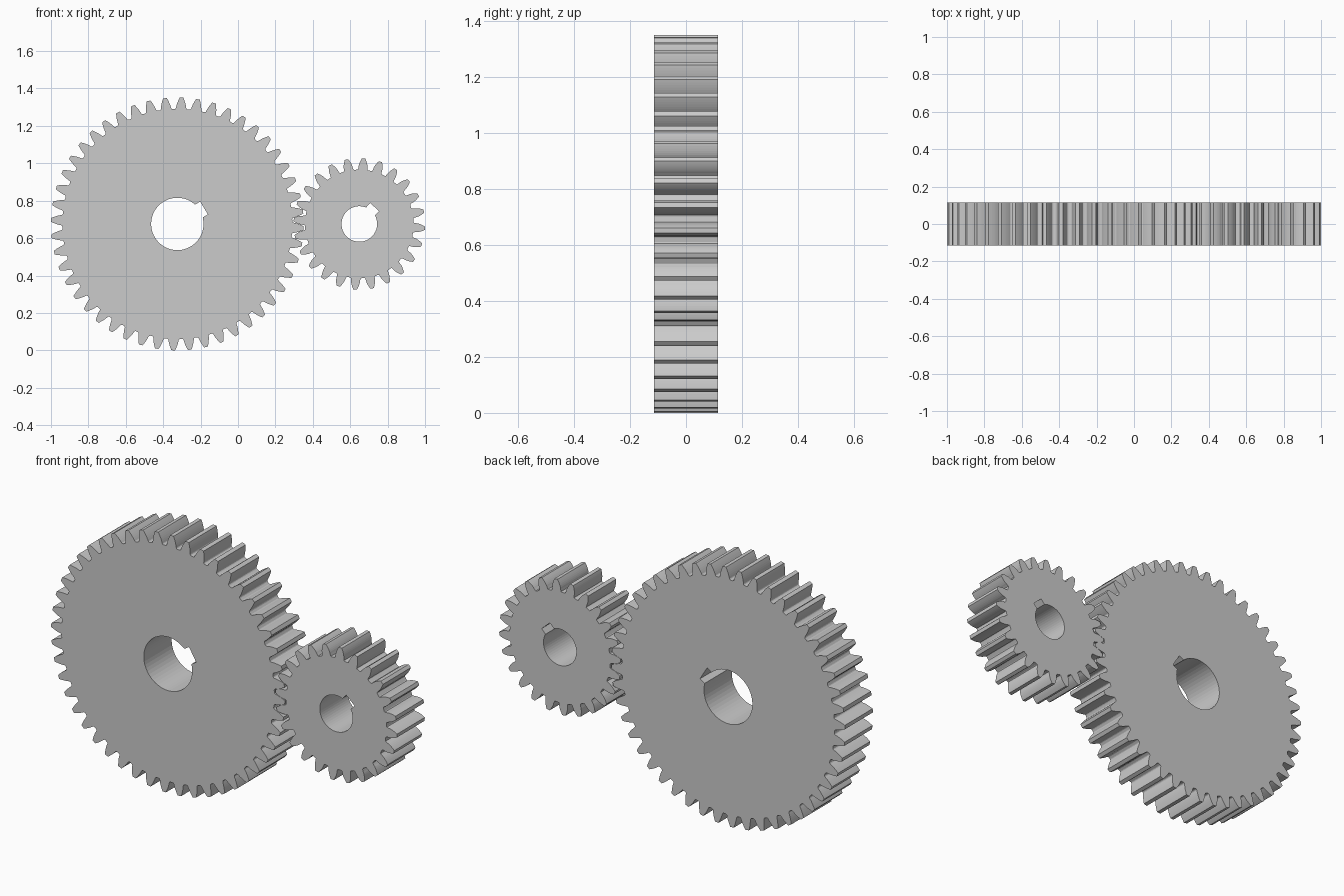
import bpy, bmesh
from math import pi, sin, cos, tan, acos, asin, sqrt, radians

if "Cube" in bpy.data.objects:
    bpy.data.objects.remove(bpy.data.objects["Cube"])

M = 1 / 37            # gear module: both gears side by side span 2 units
HALF = 0.115          # half the face width
PRESSURE = radians(20)


def polar(r, a):
    return (r * cos(a), r * sin(a))


def inv(a):
    return tan(a) - a


def tooth_outline(teeth, phase):
    """Closed involute spur gear outline."""
    rp, ro, rr = M * teeth / 2, M * (teeth / 2 + 1), M * (teeth / 2 - 1.25)
    rb = rp * cos(PRESSURE)

    def half_angle(r):
        a = acos(min(1, rb / r))
        return pi / (2 * teeth) * 0.98 + inv(PRESSURE) - inv(a)

    start = max(rb, rr + 0.2 * M)
    radii = [start + (ro - start) * i / 6 for i in range(7)]
    # small root fillet, then the involute flank up to the tip
    flank = [(rr, half_angle(start) + 0.25 * M / rr),
             (rr + 0.06 * M, half_angle(start) + 0.1 * M / rr)]
    flank += [(r, half_angle(r)) for r in radii]
    pts = []
    for k in range(teeth):
        c = phase + 2 * pi * k / teeth
        pts += [polar(r, c - a) for r, a in flank]
        pts.append(polar(ro, c))
        pts += [polar(r, c + a) for r, a in reversed(flank)]
    return pts


def bore_outline(r, key_angle, key_width, key_reach, sides=48):
    """Round bore with a rectangular keyway."""
    a = asin(key_width / 2 / r)
    pts = [polar(r, key_angle + a + (2 * pi - 2 * a) * i / sides)
           for i in range(sides + 1)]
    b = asin(key_width / 2 / key_reach)
    return pts + [polar(key_reach, key_angle - b), polar(key_reach, key_angle + b)]


def gear(name, x, z, teeth, phase, bore, key_angle, key_width, key_reach):
    bm = bmesh.new()
    edges = []
    for pts in (tooth_outline(teeth, phase),
                bore_outline(bore, key_angle, key_width, key_reach)):
        vs = [bm.verts.new((px, -HALF, pz)) for px, pz in pts]
        edges += [bm.edges.new((v, vs[i - 1])) for i, v in enumerate(vs)]
    bmesh.ops.triangle_fill(bm, edges=edges, use_beauty=True, normal=(0, -1, 0))
    out = bmesh.ops.extrude_face_region(bm, geom=bm.faces[:], use_keep_orig=True)
    moved = [g for g in out["geom"] if isinstance(g, bmesh.types.BMVert)]
    bmesh.ops.translate(bm, verts=moved, vec=(0, 2 * HALF, 0))
    bmesh.ops.recalc_face_normals(bm, faces=bm.faces[:])
    me = bpy.data.meshes.new(name)
    bm.to_mesh(me)
    bm.free()
    ob = bpy.data.objects.new(name, me)
    ob.location = (x, 0, z)
    bpy.context.collection.objects.link(ob)


# Quarter-pitch phases make the teeth mesh
R = 25 * M
gear("large_gear", -1 + R, R, 48, radians(-1.875), 0.14, radians(31), 0.08, 0.171)
gear("small_gear", 1 - 13 * M, R, 24, radians(-3.75), 0.095, radians(48), 0.064, 0.126)
